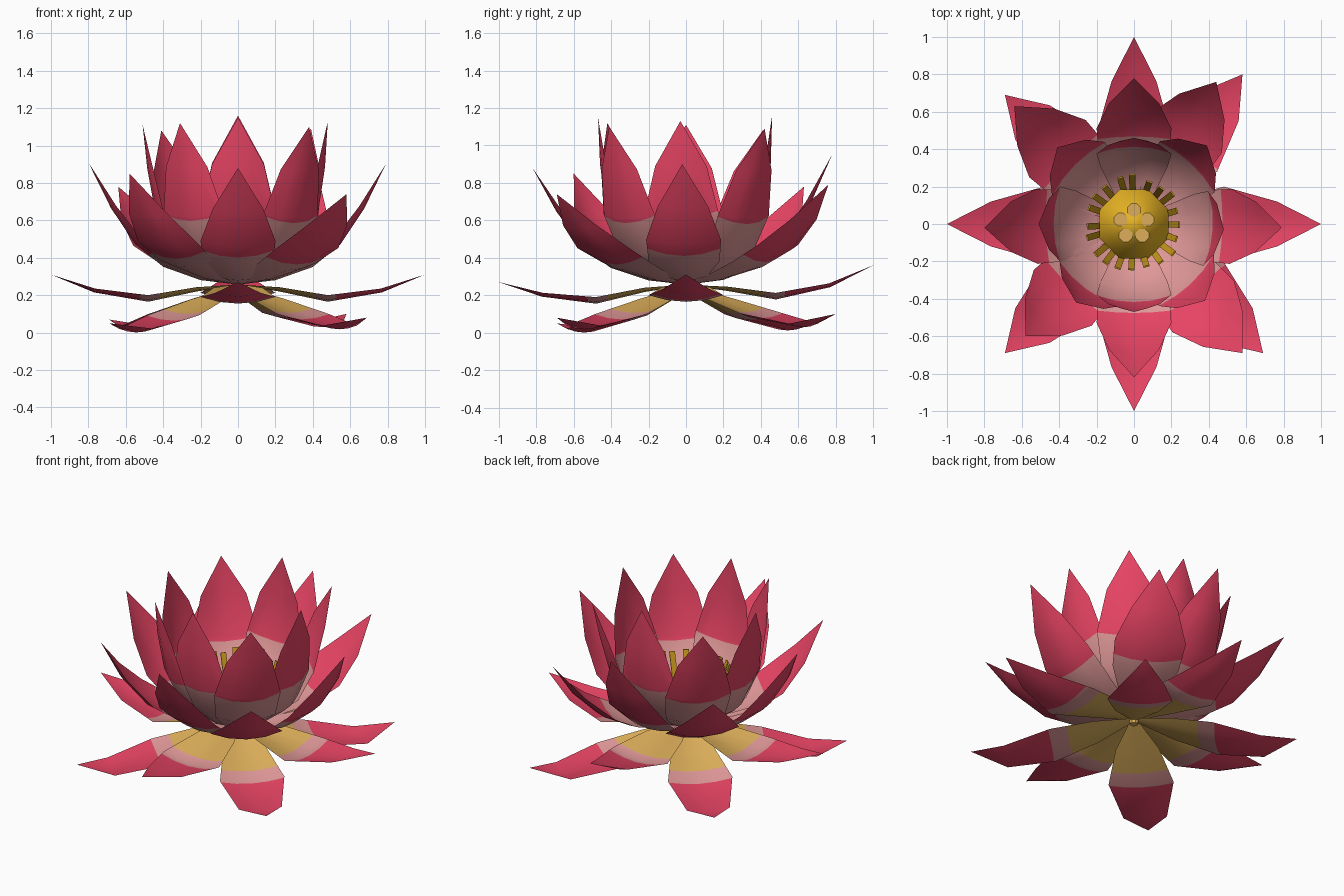
import bpy, bmesh, math, random
from mathutils import Vector, Matrix

if "Cube" in bpy.data.objects:
    bpy.data.objects.remove(bpy.data.objects["Cube"])

random.seed(4)


def material(name, rgb):
    lin = [(c / 255 / 12.92) if c < 11 else ((c / 255 + 0.055) / 1.055) ** 2.4 for c in rgb]
    m = bpy.data.materials.new(name)
    m.diffuse_color = (*lin, 1)
    m.use_nodes = True
    m.node_tree.nodes["Principled BSDF"].inputs["Base Color"].default_value = m.diffuse_color
    return m


PINK = material("petal pink", (232, 68, 100))
PALE = material("pale pink", (224, 152, 152))
GOLD = material("soft gold", (220, 174, 90))
YELLOW = material("pod yellow", (232, 180, 36))
STAMEN = material("stamen yellow", (204, 156, 28))

CENTRE = Vector((0, 0, 0.25))  # colour bands are measured from here


def add_object(name, bm, mats, smooth=False):
    me = bpy.data.meshes.new(name)
    bm.to_mesh(me)
    bm.free()
    for m in mats:
        me.materials.append(m)
    for p in me.polygons:
        p.use_smooth = smooth
    ob = bpy.data.objects.new(name, me)
    bpy.context.collection.objects.link(ob)
    return ob


def petal(name, tip, profile, cup, bands, mats):
    """profile rows: (radius, height, half width); bands: colour cut distances from the centre."""
    x, y, z = tip
    n = len(profile) - 1
    reach = math.hypot(x, y) - profile[-1][0]
    lift = z - profile[-1][1]
    mid = [Vector((r + reach * (i / n) ** 2, 0, h + lift * (i / n) ** 2))
           for i, (r, h, w) in enumerate(profile)]
    bm = bmesh.new()
    rows = []
    for i, (r, h, w) in enumerate(profile):
        t = (mid[min(i + 1, n)] - mid[max(i - 1, 0)]).normalized()
        up = Vector((-t.z, 0, t.x))
        depth = cup * w / 0.2
        rows.append([bm.verts.new(mid[i] + up * depth * v * v + Vector((0, v * w, 0)))
                     for v in (-1, -0.5, 0, 0.5, 1)])
    for a, b in zip(rows, rows[1:]):
        for j in range(4):
            bm.faces.new((a[j], b[j], b[j + 1], a[j + 1]))
    bmesh.ops.remove_doubles(bm, verts=bm.verts[:], dist=0.0005)
    # cut the colour bands across the petal
    cuts = []
    for dist in bands:
        for a, b in zip(mid, mid[1:]):
            da, db = (a - CENTRE).length, (b - CENTRE).length
            if da < dist <= db:
                p = a.lerp(b, (dist - da) / (db - da))
                d = (p - CENTRE).normalized()
                bmesh.ops.bisect_plane(bm, geom=bm.verts[:] + bm.edges[:] + bm.faces[:],
                                       plane_co=p, plane_no=d)
                cuts.append((p, d))
                break
    for f in bm.faces:
        c = f.calc_center_median()
        f.material_index = sum((c - p).dot(d) > 0 for p, d in cuts)
    bm.transform(Matrix.Rotation(math.atan2(y, x), 4, 'Z'))
    add_object(name, bm, mats, smooth=True)


# Petal profiles, from base to tip
INNER = [(0.03, 0.27, 0.04), (0.2, 0.31, 0.12), (0.345, 0.42, 0.18),
         (0.43, 0.62, 0.2), (0.472, 0.88, 0.138), (0.49, 1.12, 0)]
MIDDLE = [(0.03, 0.26, 0.04), (0.2, 0.28, 0.12), (0.4, 0.35, 0.19),
          (0.55, 0.47, 0.2), (0.68, 0.66, 0.135), (0.8, 0.9, 0)]
MIDDLE_LOW = [(0.03, 0.26, 0.04), (0.2, 0.28, 0.12), (0.42, 0.34, 0.2),
              (0.6, 0.43, 0.215), (0.76, 0.58, 0.14), (0.9, 0.78, 0)]
OUTER = [(0.02, 0.25, 0.03), (0.22, 0.22, 0.13), (0.48, 0.165, 0.2),
         (0.77, 0.215, 0.12), (1.0, 0.31, 0)]
DROOPING = [(0.02, 0.24, 0.03), (0.22, 0.16, 0.13), (0.48, 0.07, 0.195),
            (0.77, 0.012, 0.13), (0.98, 0.07, 0)]

# (ring name, profile, cup depth, colour cuts, colours, tip positions)
RINGS = [
    ("inner_petal", INNER, 0.045, [0.555], [PALE, PINK],
     [(0.48, -0.03, 1.13), (0.39, 0.42, 1.09), (0, 0.46, 1.16), (-0.41, 0.41, 1.08),
      (-0.51, 0, 1.11), (-0.31, -0.42, 1.12), (0, -0.47, 1.15), (0.38, -0.41, 1.1)]),
    ("middle_petal", MIDDLE, 0.04, [0.5], [PALE, PINK],
     [(0.79, -0.02, 0.9), (0, 0.78, 0.95), (-0.8, -0.02, 0.91), (0, -0.82, 0.88)]),
    ("middle_diagonal_petal", MIDDLE_LOW, 0.04, [0.5], [PALE, PINK],
     [(0.58, -0.69, 0.74), (-0.58, -0.6, 0.85), (0.44, 0.76, 0.79), (-0.64, 0.63, 0.78)]),
    ("outer_petal", OUTER, 0.035, [0.42, 0.53], [GOLD, PALE, PINK],
     [(1, 0, 0.31), (0, 1, 0.36), (-1, 0, 0.31), (0, -1, 0.27)]),
    ("drooping_petal", DROOPING, 0.03, [0.41, 0.52], [GOLD, PALE, PINK],
     [(0.69, -0.69, 0.08), (-0.69, -0.69, 0.05), (0.58, 0.8, 0.1), (-0.69, 0.69, 0.07)]),
]
for ring, profile, cup, bands, mats, tips in RINGS:
    for k, tip in enumerate(tips):
        petal(f"{ring}_{k + 1}", tip, profile, cup, bands, mats)


def cone(name, mat, sides, r1, r2, z1, z2, x=0, y=0, smooth=False):
    bm = bmesh.new()
    spin = Matrix.Rotation(math.pi / 8, 4, 'Z')
    bmesh.ops.create_cone(bm, cap_ends=True, segments=sides, radius1=r1, radius2=r2, depth=z2 - z1,
                          matrix=Matrix.Translation((x, y, (z1 + z2) / 2)) @ spin)
    add_object(name, bm, [mat], smooth)


# Seed pod with seeds, and the stub of stem underneath
cone("seed_pod", YELLOW, 8, 0.1, 0.2, 0.28, 0.45, smooth=True)
cone("stem_stub", GOLD, 8, 0.025, 0.035, 0.22, 0.27)
for k in range(5):
    a = math.pi / 2 + k * math.tau / 5
    cone(f"seed_{k + 1}", GOLD, 8, 0.038, 0.038, 0.448, 0.455, 0.075 * math.cos(a), 0.075 * math.sin(a))

# Ring of stamens leaning outwards
COUNT = 20
for k in range(COUNT):
    bm = bmesh.new()
    bmesh.ops.create_cube(bm, size=1)
    foot = Vector((0.15, 0, 0.3))
    top = Vector((random.uniform(0.235, 0.265), 0, random.uniform(0.59, 0.64)))
    lean = math.atan2(top.x - foot.x, top.z - foot.z)
    bm.transform(Matrix.Rotation((k + random.uniform(-0.2, 0.2)) * math.tau / COUNT, 4, 'Z')
                 @ Matrix.Translation((foot + top) / 2) @ Matrix.Rotation(lean, 4, 'Y')
                 @ Matrix.Diagonal((0.008, 0.034, (top - foot).length, 1)))
    add_object(f"stamen_{k + 1}", bm, [STAMEN])
